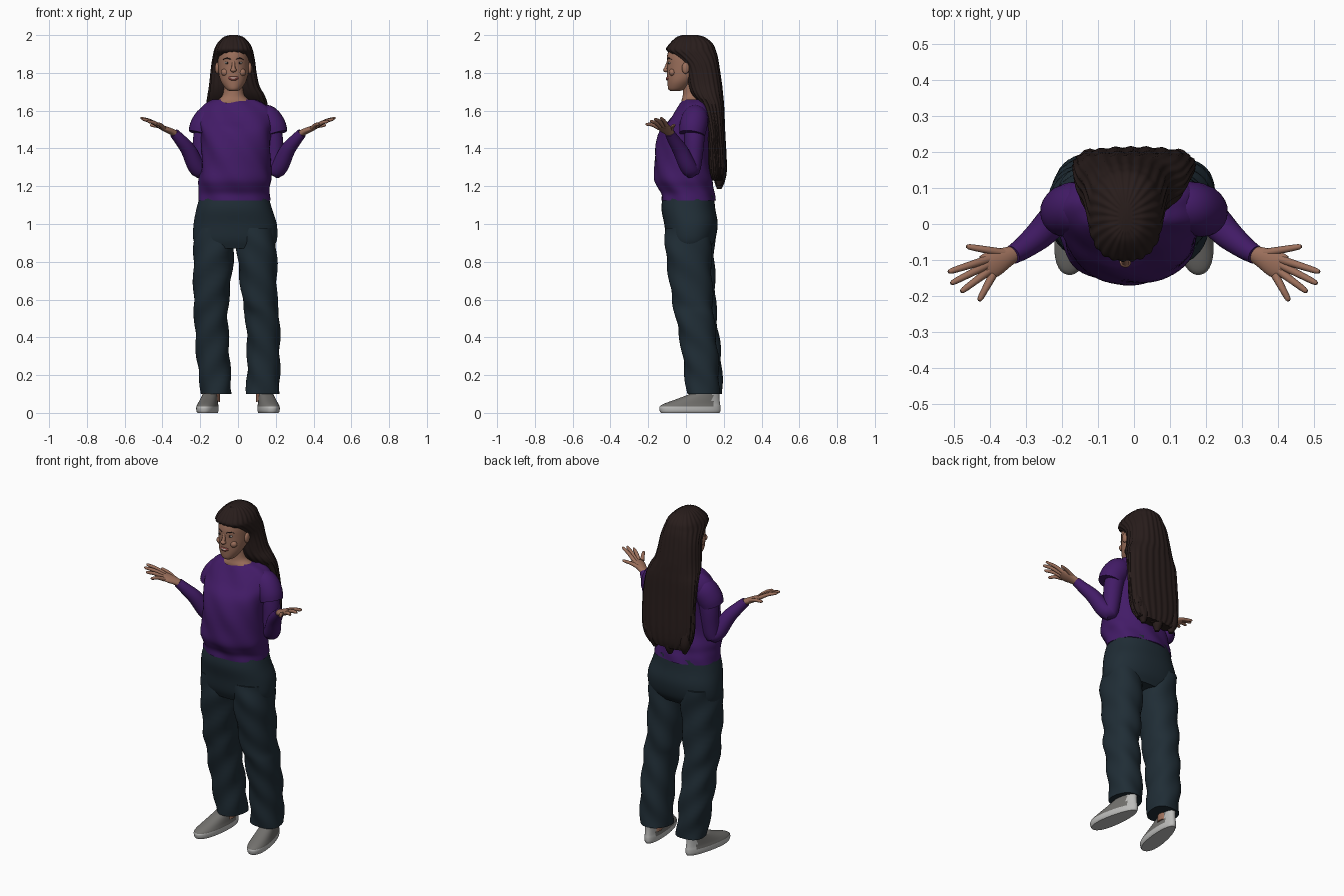
import bpy
import bmesh
from math import cos, sin, pi, radians
from mathutils import Vector, Matrix

default_cube = bpy.data.objects.get("Cube")
if default_cube:
    bpy.data.objects.remove(default_cube, do_unlink=True)


def material(name, red, green, blue):
    mat = bpy.data.materials.new(name)
    mat.use_nodes = True
    colour = (red, green, blue, 1)
    mat.diffuse_color = colour
    shader = next(n for n in mat.node_tree.nodes if n.type == "BSDF_PRINCIPLED")
    shader.inputs["Base Color"].default_value = colour
    shader.inputs["Roughness"].default_value = 0.9
    return mat


SKIN = material("warm skin", 0.33, 0.16, 0.105)
HAIR = material("dark brown hair", 0.021, 0.012, 0.011)
SHIRT = material("purple knit", 0.055, 0.011, 0.135)
DENIM = material("dark blue denim", 0.014, 0.026, 0.036)
CANVAS = material("grey canvas", 0.17, 0.165, 0.155)
RUBBER = material("pale rubber", 0.5, 0.5, 0.49)
LIP = material("rose lip", 0.22, 0.06, 0.05)
IVORY = material("ivory", 0.55, 0.52, 0.48)


def finish(name, bm, mats, rule=None):
    """Turn a bmesh into a smooth shaded object, coloured by an optional rule."""
    bmesh.ops.recalc_face_normals(bm, faces=bm.faces)
    for face in bm.faces:
        face.smooth = True
        if rule:
            face.material_index = rule(face.calc_center_median())
    mesh = bpy.data.meshes.new(name)
    bm.to_mesh(mesh)
    bm.free()
    for mat in mats:
        mesh.materials.append(mat)
    mesh.set_sharp_from_angle(angle=radians(50))
    obj = bpy.data.objects.new(name, mesh)
    bpy.context.scene.collection.objects.link(obj)
    return obj


def spline(stations, steps):
    """Smoothly interpolate stations of any width."""
    pts = [Vector(s) for s in stations]
    pts = [pts[0] * 2 - pts[1]] + pts + [pts[-1] * 2 - pts[-2]]
    out = []
    for a, b, c, d in zip(pts, pts[1:], pts[2:], pts[3:]):
        for k in range(steps):
            t = k / steps
            out.append((b * 2 + (c - a) * t + (a * 2 - b * 5 + c * 4 - d) * t ** 2
                        + (b * 3 - a - c * 3 + d) * t ** 3) / 2)
    return out + [pts[-2]]


def loft(name, stations, mats, sides=32, steps=4, power=2, fold=None,
         along_path=False, rule=None):
    """Skin rings (x, y, z, radius a, radius b), level or square to their path."""
    rings = spline(stations, steps)
    centres = [Vector(r[:3]) for r in rings]
    bm = bmesh.new()
    loops = []
    for i, (ring, centre) in enumerate(zip(rings, centres)):
        axis_a, axis_b = Vector((1, 0, 0)), Vector((0, 1, 0))
        if along_path:
            tangent = centres[min(i + 1, len(rings) - 1)] - centres[max(i - 1, 0)]
            axis_a = tangent.cross(axis_b).normalized()
            axis_b = axis_a.cross(tangent).normalized()
        loop = []
        for k in range(sides):
            ang = 2 * pi * k / sides
            c, s = cos(ang), sin(ang)
            swell = 0
            if fold:
                amount, around, rise = fold
                swell = amount * sin(around * ang + rise * centre.z)
            scale = (abs(c) ** power + abs(s) ** power) ** (-1 / power)
            loop.append(bm.verts.new(centre + axis_a * (c * scale * (ring[3] + swell))
                                     + axis_b * (s * scale * (ring[4] + swell))))
        loops.append(loop)
    for low, high in zip(loops, loops[1:]):
        for k in range(sides):
            n = (k + 1) % sides
            bm.faces.new((low[k], low[n], high[n], high[k]))
    bm.faces.new(loops[0])
    bm.faces.new(loops[-1])
    return finish(name, bm, mats, rule)


def tube(name, points, mat, sides=12):
    """Round tube through points (x, y, z, radius)."""
    return loft(name, [(*p, p[3]) for p in points], [mat], sides, along_path=True)


def ball(name, centre, size, mat):
    bm = bmesh.new()
    bmesh.ops.create_uvsphere(bm, u_segments=20, v_segments=12, radius=1,
                              matrix=Matrix.Translation(centre) @ Matrix.Diagonal((*size, 1)))
    return finish(name, bm, [mat])


def span(x, front, back, z, half_width):
    """Level ring given by its front and back limits."""
    return (x, (front + back) / 2, z, half_width, (back - front) / 2)


# Head and neck
HX = -0.024
loft("head", [span(HX, *s) for s in (
    (-0.08, -0.04, 1.703, 0.02), (-0.094, 0.0, 1.715, 0.04),
    (-0.098, 0.04, 1.75, 0.064), (-0.1, 0.09, 1.79, 0.077),
    (-0.1, 0.12, 1.84, 0.083), (-0.1, 0.13, 1.89, 0.083),
    (-0.082, 0.12, 1.94, 0.075), (-0.04, 0.1, 1.975, 0.045))], [SKIN])
loft("neck", [span(HX, *s) for s in (
    (-0.02, 0.1, 1.6, 0.12), (-0.025, 0.09, 1.645, 0.1),
    (-0.018, 0.085, 1.675, 0.062), (-0.015, 0.08, 1.71, 0.052),
    (-0.015, 0.08, 1.76, 0.052))], [SKIN])

# Face details
ball("nose_tip", (HX, -0.106, 1.815), (0.016, 0.015, 0.012), SKIN)
tube("nose_bridge", [(HX, -0.093, 1.86, 0.008), (HX, -0.1, 1.84, 0.009),
                     (HX, -0.107, 1.818, 0.011)], SKIN)
for side, word in ((-1, "right"), (1, "left")):
    ball(word + "_ear", (HX + side * 0.086, -0.002, 1.825), (0.012, 0.02, 0.03), SKIN)
    ball(word + "_cheek", (HX + side * 0.043, -0.072, 1.803), (0.023, 0.018, 0.02), SKIN)
    ball(word + "_eye", (HX + side * 0.033, -0.087, 1.853), (0.014, 0.007, 0.006), IVORY)
    ball(word + "_iris", (HX + side * 0.033, -0.091, 1.853), (0.006, 0.005, 0.006), HAIR)
    tube(word + "_eyebrow", [(HX + side * 0.014, -0.098, 1.872, 0.003),
                             (HX + side * 0.034, -0.09, 1.878, 0.003),
                             (HX + side * 0.054, -0.073, 1.87, 0.002)], HAIR)


def smile(name, half, lift, thick, depth, mat):
    tube(name, [(HX + half * t, depth + 0.009 * t * t, 1.77 + lift + 0.01 * t * t,
                 thick * (1.15 - t * t)) for t in (-1, -0.5, 0, 0.5, 1)], mat)


smile("lips", 0.033, 0, 0.011, -0.094, LIP)
smile("teeth", 0.026, 0.001, 0.006, -0.1, IVORY)

# Long straight hair, crown to tips
loft("hair", [span(*s) for s in (
    (HX, -0.02, 0.06, 2.0, 0.02), (HX, -0.05, 0.1, 1.988, 0.053),
    (HX, -0.085, 0.14, 1.955, 0.085), (HX, -0.103, 0.155, 1.922, 0.1),
    (HX, -0.062, 0.165, 1.89, 0.107), (HX, -0.018, 0.172, 1.85, 0.114),
    (HX, 0.0, 0.18, 1.8, 0.12), (-0.02, 0.012, 0.19, 1.73, 0.132),
    (-0.01, 0.035, 0.195, 1.68, 0.15), (-0.005, 0.08, 0.2, 1.62, 0.162),
    (0, 0.11, 0.205, 1.5, 0.168), (0, 0.12, 0.213, 1.35, 0.168),
    (0, 0.125, 0.213, 1.27, 0.15), (0, 0.14, 0.205, 1.23, 0.12))],
    [HAIR], sides=120, power=2.5, fold=(0.0025, 24, 5))
for i in range(8):
    x = -0.126 + i * 0.036
    tip = 1.18 + 0.05 * abs(sin(i * 2.1)) + 0.03 * abs(x) / 0.126
    tube("hair_lock", [(x, 0.165, 1.42, 0.02), (x, 0.175, 1.32, 0.03),
                       (x * 0.95, 0.178, tip + 0.05, 0.03),
                       (x * 0.9, 0.175, tip, 0.012)], HAIR)

# Loose knit top
loft("shirt_body", [span(*s) for s in (
    (-0.02, -0.13, 0.155, 1.125, 0.19), (-0.02, -0.132, 0.15, 1.16, 0.187),
    (-0.018, -0.15, 0.142, 1.195, 0.188), (-0.015, -0.166, 0.14, 1.235, 0.192),
    (-0.01, -0.166, 0.13, 1.3, 0.183), (-0.01, -0.162, 0.13, 1.4, 0.18),
    (-0.01, -0.138, 0.145, 1.49, 0.188), (-0.01, -0.09, 0.15, 1.55, 0.2),
    (-0.012, -0.055, 0.145, 1.6, 0.19), (-0.015, -0.03, 0.13, 1.637, 0.155),
    (-0.02, -0.012, 0.11, 1.658, 0.115))], [SHIRT], sides=64, power=2.2,
    fold=(0.0035, 7, 30))

# Arms and open palms, mirrored
for side, word in ((-1, "right"), (1, "left")):
    def mirrored(points):
        return [(side * p[0], *p[1:]) for p in points]

    tube(word + "_cap_sleeve", mirrored((
        (0.1, 0.05, 1.585, 0.05), (0.15, 0.048, 1.562, 0.07),
        (0.182, 0.038, 1.515, 0.073), (0.195, 0.032, 1.475, 0.068))), SHIRT, 24)
    tube(word + "_arm_sleeve", mirrored((
        (0.16, 0.05, 1.56, 0.055), (0.185, 0.045, 1.45, 0.053),
        (0.192, 0.04, 1.36, 0.048), (0.2, 0.03, 1.29, 0.045),
        (0.225, 0.008, 1.312, 0.045), (0.262, -0.03, 1.39, 0.04),
        (0.305, -0.065, 1.445, 0.032), (0.338, -0.086, 1.481, 0.026))), SHIRT, 24)
    loft(word + "_palm", mirrored((
        (0.322, -0.078, 1.472, 0.018, 0.02), (0.355, -0.093, 1.49, 0.017, 0.029),
        (0.39, -0.11, 1.505, 0.015, 0.038), (0.417, -0.121, 1.516, 0.01, 0.034))),
        [SKIN], 20, along_path=True)
    digits = {"thumb": ((0.352, -0.082, 1.492), (0.465, -0.062, 1.525)),
              "index_finger": ((0.405, -0.098, 1.512), (0.515, -0.133, 1.563)),
              "middle_finger": ((0.41, -0.115, 1.514), (0.508, -0.165, 1.558)),
              "ring_finger": ((0.405, -0.132, 1.512), (0.48, -0.188, 1.546)),
              "little_finger": ((0.392, -0.142, 1.508), (0.43, -0.213, 1.53))}
    for finger, (root, tip) in digits.items():
        root, tip = Vector(root), Vector(tip)
        knuckle = root.lerp(tip, 0.5) + Vector((0, 0, 0.006))
        tube(word + "_" + finger, mirrored((
            (*root, 0.012), (*knuckle, 0.01), (*root.lerp(tip, 0.9), 0.008),
            (*tip, 0.004))), SKIN)

# Trousers
loft("trouser_hips", [span(*s) for s in (
    (-0.02, -0.122, 0.148, 1.15, 0.18), (-0.02, -0.13, 0.155, 1.08, 0.2),
    (-0.015, -0.115, 0.168, 1.0, 0.22), (-0.015, -0.105, 0.155, 0.92, 0.222),
    (-0.015, -0.085, 0.125, 0.87, 0.2))], [DENIM], sides=48, power=2.3)

# Front and back limits with height, then middle and half width for each leg
heights = ((-0.1, 0.15, 0.98), (-0.1, 0.142, 0.85), (-0.065, 0.15, 0.6),
           (-0.045, 0.155, 0.5), (-0.01, 0.178, 0.3), (0.012, 0.185, 0.1))
widths = {"right": ((-0.12, 0.1), (-0.128, 0.107), (-0.142, 0.093),
                    (-0.142, 0.088), (-0.132, 0.087), (-0.114, 0.08)),
          "left": ((0.09, 0.1), (0.1, 0.105), (0.115, 0.092),
                   (0.13, 0.09), (0.135, 0.086), (0.132, 0.088))}
for side, word in ((-1, "right"), (1, "left")):
    shift = -0.008 * side
    loft(word + "_trouser_leg",
         [span(x, front + shift, back + shift, z, half)
          for (front, back, z), (x, half) in zip(heights, widths[word])],
         [DENIM], sides=40, steps=8, power=2.3, fold=(0.0045, 3 * side, 34))

    # Ankle and sneaker, toes turned out
    tube(word + "_ankle", [(side * 0.138, 0.1, 0.06, 0.042),
                           (side * 0.135, 0.1, 0.16, 0.038)], SKIN)
    shoe = loft(word + "_shoe", [
        (0, 0, 0, 0.047, 0.157), (0, 0, 0.012, 0.052, 0.163),
        (0, 0, 0.033, 0.052, 0.163), (0, 0.012, 0.05, 0.048, 0.148),
        (0, 0.045, 0.075, 0.044, 0.112), (0, 0.08, 0.102, 0.04, 0.076)],
        [CANVAS, RUBBER], sides=40, power=2.2,
        rule=lambda c: int(c.z < 0.032 or c.y > 0.115))
    for vert in shoe.data.vertices:
        vert.co.x *= 1 - vert.co.y
    shoe.location = (side * 0.158, 0.022, 0)
    shoe.rotation_euler.z = radians(9 * side)
